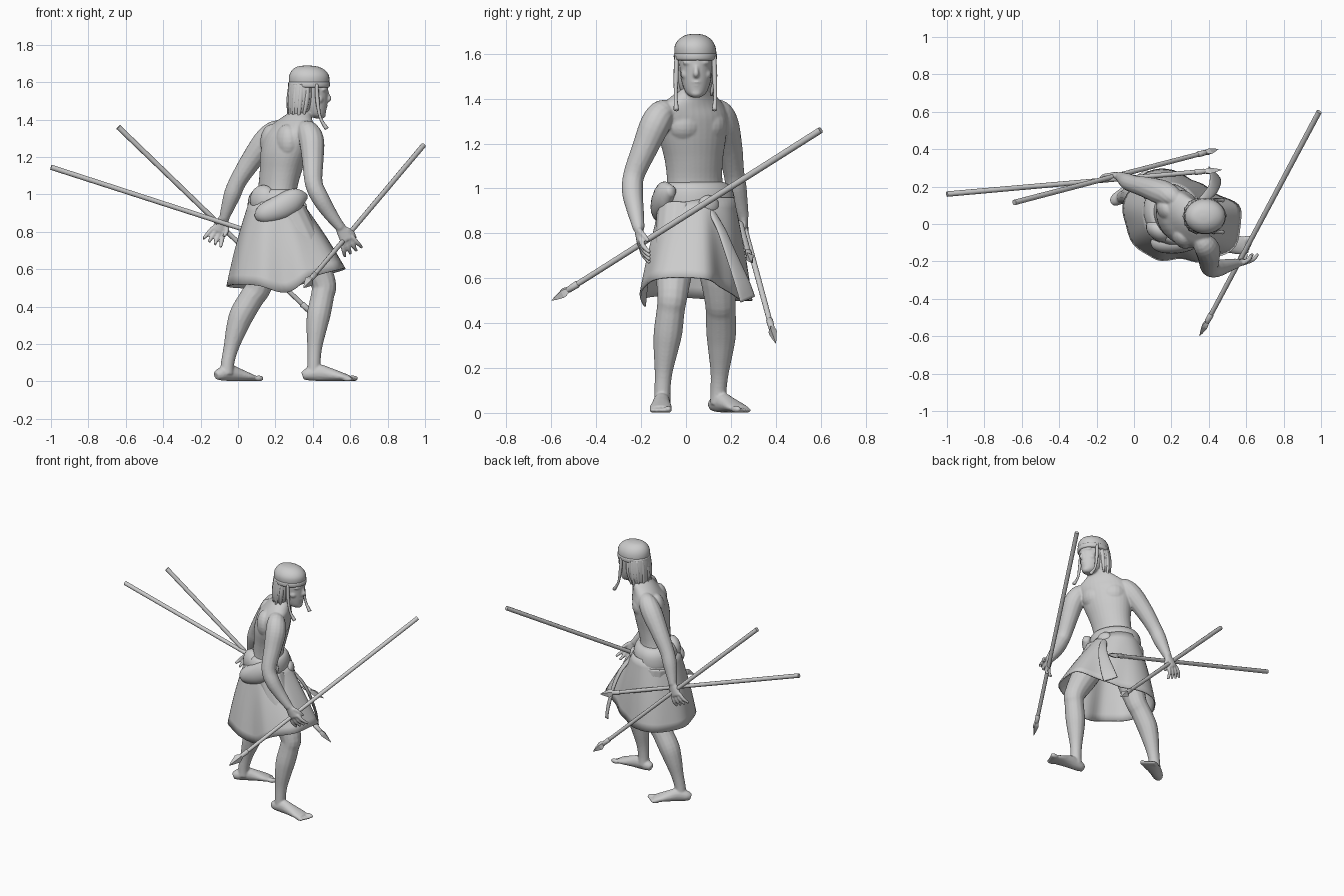
import bpy, bmesh, math
from mathutils import Vector, Matrix

V = Vector
TAU = math.tau


def resample(P, sub, closed=False):
    """Catmull-Rom through tuples of any length."""
    n, out = len(P), []
    get = (lambda i: P[i % n]) if closed else (lambda i: P[max(0, min(n - 1, i))])
    for i in range(n if closed else n - 1):
        p = [get(i + k) for k in (-1, 0, 1, 2)]
        for s in range(sub):
            t = s / sub
            out.append(tuple(0.5 * (2 * b + (c - a) * t + (2 * a - 5 * b + 4 * c - d) * t * t
                                    + (3 * b - a - 3 * c + d) * t ** 3) for a, b, c, d in zip(*p)))
    return out if closed else out + [tuple(P[-1])]


def link(name, bm, smooth=True):
    bmesh.ops.recalc_face_normals(bm, faces=bm.faces)
    for f in bm.faces:
        f.smooth = smooth
    me = bpy.data.meshes.new(name)
    bm.to_mesh(me)
    bm.free()
    ob = bpy.data.objects.new(name, me)
    bpy.context.collection.objects.link(ob)
    return ob


def skin(name, rings, smooth=True, cap=True):
    bm = bmesh.new()
    vs = [[bm.verts.new(p) for p in r] for r in rings]
    n = len(vs[0])
    for a, b in zip(vs, vs[1:]):
        for i in range(n):
            j = (i + 1) % n
            bm.faces.new((a[i], a[j], b[j], b[i]))
    if cap:
        bm.faces.new(vs[0])
        bm.faces.new(vs[-1])
    return link(name, bm, smooth)


def loft(name, secs, n=32, sub=4):
    """Stack of horizontal ellipses: x, y, z, half side, half depth, facing angle."""
    rings = []
    for x, y, z, a, b, deg in resample(secs, sub):
        m = Matrix.Rotation(math.radians(deg), 3, 'Z')
        rings.append([V((x, y, z)) + m @ V((b * math.cos(TAU * i / n), a * math.sin(TAU * i / n), 0))
                      for i in range(n)])
    return skin(name, rings)


def limb(name, pts, ref=(1, 0, 0), n=14, sub=4, smooth=True):
    """Elliptical tube along a path: x, y, z, half width, half thickness."""
    pts = resample([p if len(p) == 5 else (*p, p[3]) for p in pts], sub)
    c = [V(p[:3]) for p in pts]
    rings = []
    for i, p in enumerate(pts):
        t = (c[min(i + 1, len(c) - 1)] - c[max(i - 1, 0)]).normalized()
        u = V(ref).cross(t).normalized()
        v = t.cross(u)
        rings.append([c[i] + u * p[3] * math.cos(TAU * k / n) + v * p[4] * math.sin(TAU * k / n)
                      for k in range(n)])
    return skin(name, rings, smooth)


def blob(name, loc, size, deg=0, tilt=0):
    bm = bmesh.new()
    m = (Matrix.Translation(loc) @ Matrix.Rotation(math.radians(deg), 4, 'Z')
         @ Matrix.Rotation(math.radians(tilt), 4, 'Y') @ Matrix.Diagonal((*size, 1)))
    bmesh.ops.create_uvsphere(bm, u_segments=20, v_segments=12, radius=1, matrix=m)
    return link(name, bm)


body = []

# torso and neck, turned a little to the figure's left
body.append(loft("torso", [
    (.20, .05, .80, .155, .12, 20), (.20, .05, .92, .15, .11, 22), (.21, .04, 1.02, .13, .098, 26),
    (.228, .035, 1.12, .135, .105, 28), (.247, .03, 1.22, .157, .115, 30), (.268, .03, 1.31, .172, .11, 32),
    (.29, .03, 1.365, .162, .088, 34), (.31, .035, 1.405, .115, .073, 30), (.335, .04, 1.44, .067, .062, 15),
    (.355, .043, 1.48, .054, .057, 5), (.37, .045, 1.52, .05, .055, 0)]))
f, s = V((.87, .5, 0)), V((-.5, .87, 0))
for sg in (-1, 1):
    body.append(blob("pectoral", V((.26, .027, 1.285)) + f * .042 + s * sg * .062, (.071, .088, .082), 30 + sg * 12))
    body.append(blob("shoulder_blade", V((.26, .03, 1.28)) - f * .045 + s * sg * .08, (.057, .075, .095), 30))

# head and face
body.append(loft("head", [
    (.437, .045, 1.405, .018, .018, 0), (.415, .045, 1.425, .045, .052, 0), (.395, .045, 1.47, .063, .08, 0),
    (.385, .045, 1.52, .071, .095, 0), (.38, .045, 1.57, .075, .103, 0), (.38, .045, 1.62, .072, .098, 0),
    (.38, .045, 1.66, .045, .065, 0)]))
body.append(limb("nose", [(.473, .045, 1.555, .009), (.481, .045, 1.53, .0105), (.487, .045, 1.512, .013),
                          (.475, .045, 1.502, .013)], (0, 1, 0)))
body.append(blob("upper_lip", (.464, .045, 1.474), (.016, .026, .007)))
body.append(blob("lower_lip", (.460, .045, 1.459), (.016, .022, .008)))
body.append(blob("chin", (.448, .045, 1.425), (.022, .028, .02)))
for sg in (-1, 1):
    body.append(blob("brow", (.460, .045 + sg * .032, 1.56), (.017, .030, .011), sg * 20))
    body.append(blob("eye", (.453, .045 + sg * .031, 1.538), (.013, .015, .008), sg * 20))
    body.append(blob("cheek", (.428, .045 + sg * .04, 1.508), (.03, .028, .026), sg * 25))

# arms
body.append(limb("right_arm", [
    (.345, -.07, 1.355, .04), (.375, -.108, 1.335, .06), (.395, -.14, 1.28, .067), (.40, -.183, 1.18, .058),
    (.405, -.232, 1.06, .048), (.44, -.238, .98, .047), (.49, -.225, .90, .038), (.55, -.21, .82, .026)]))
body.append(limb("left_arm", [
    (.235, .125, 1.36, .04), (.195, .15, 1.335, .06), (.145, .17, 1.28, .067), (.07, .195, 1.18, .057),
    (.0, .213, 1.07, .047), (-.03, .225, 1.0, .046), (-.055, .24, .93, .036), (-.075, .255, .87, .026)]))


# hands loosely closed round the spears
def hand(side, w, d, nrm, th):
    w, d, nrm = V(w), V(d).normalized(), V(nrm)
    u = nrm.cross(d).normalized()
    body.append(limb(side + "_palm", [(*(w - d * .02), .025, .022), (*(w + d * .03), .034, .019),
                                      (*(w + d * .075), .039, .016)], nrm))
    for i in range(4):
        o = (i - 1.5) * .021
        k, e = w + d * .068 + u * o, (d + u * o * 8).normalized()
        body.append(limb(side + "_finger", [(*k, .0115), (*(k + e * .045 + nrm * .01), .0115),
                                            (*(k + e * .08 + nrm * .035), .009)], u, 10))
    k = w + d * .02 + u * th * .025
    body.append(limb(side + "_thumb", [(*k, .014), (*(k + d * .035 + u * th * .018 + nrm * .015), .012),
                                       (*(k + d * .065 + u * th * .016 + nrm * .035), .010)], u, 10))


hand("right", (.55, -.21, .82), (.46, .1, -.88), (0, 1, 0), -1)
hand("left", (-.075, .255, .87), (-.42, .1, -.85), (0, -1, 0), 1)

# legs
body.append(limb("right_leg", [
    (.27, -.03, .90, .10), (.37, -.05, .70, .092), (.455, -.06, .53, .069), (.452, -.068, .46, .063),
    (.432, -.08, .36, .064), (.42, -.09, .28, .055), (.41, -.10, .18, .040), (.406, -.105, .10, .036),
    (.405, -.105, .04, .038)]))
body.append(limb("left_leg", [
    (.15, .12, .90, .10), (.155, .14, .68, .092), (.112, .152, .51, .071), (.075, .155, .45, .067),
    (.022, .157, .36, .067), (-.008, .155, .28, .057), (-.037, .15, .18, .041), (-.055, .145, .10, .036),
    (-.06, .145, .04, .038)]))


# feet with toes
def foot(side, heel, toe, inner):
    h, d = V((*heel, 0)), V((*toe, 0)) - V((*heel, 0))
    u = V((0, 0, 1)).cross(d).normalized()
    prof = [(0, .02, .022, .03), (.1, .034, .034, .038), (.3, .038, .045, .046), (.5, .042, .036, .037),
            (.72, .05, .024, .025), (.86, .046, .016, .017)]
    body.append(limb(side + "_foot", [(*(h + d * t + V((0, 0, z))), a, b) for t, a, b, z in prof], (0, 0, 1)))
    for i in range(5):
        p = h + d * (.92 - .022 * i) + u * inner * (.036 - .018 * i)
        r = .016 if i == 0 else .012
        body.append(blob(side + "_toe", p + V((0, 0, r)), (.03, r, r), math.degrees(math.atan2(d.y, d.x))))


foot("right", (.345, -.105), (.635, -.115), 1)
foot("left", (-.118, .115), (.11, .265), -1)

# fuse the body into one smooth skin
bpy.ops.object.select_all(action='DESELECT')
for o in body:
    o.select_set(True)
bpy.context.view_layer.objects.active = body[0]
bpy.ops.object.join()
fig = body[0]
fig.name = "body"
m = fig.modifiers.new("fuse", 'REMESH')
m.mode, m.voxel_size, m.use_smooth_shade = 'VOXEL', .0055, True
m = fig.modifiers.new("soften", 'SMOOTH')
m.factor, m.iterations = .5, 5

# cap, its band, hair and braids
loft("cap", [(.38, .042, 1.575, .085, .1, 0), (.38, .042, 1.60, .093, .108, 0), (.38, .04, 1.635, .09, .106, 0),
             (.377, .04, 1.664, .072, .088, 0), (.372, .04, 1.683, .042, .055, 0), (.37, .04, 1.689, .008, .01, 0)])
loft("cap_band", [(.38, .042, 1.57, .085, .1, 0), (.38, .042, 1.576, .095, .110, 0),
                  (.38, .042, 1.597, .096, .111, 0), (.38, .042, 1.604, .088, .102, 0)])
loft("hair", [(.348, .042, 1.60, .086, .077, 0), (.342, .042, 1.54, .093, .077, 0),
              (.334, .042, 1.47, .09, .069, 0), (.322, .042, 1.415, .068, .052, 0)])
for i in range(9):
    a = math.radians(70 + 27.5 * i)
    x, y = math.cos(a), math.sin(a)
    limb("hair_strand", [(.35 + .067 * x, .042 + .078 * y, 1.59, .013), (.342 + .068 * x, .042 + .083 * y, 1.5, .015),
                         (.33 + .06 * x, .042 + .076 * y, 1.415 - .02 * (i % 2), .005)], n=8)
for sg in (-1, 1):
    limb("braid", [(.42, .042 + sg * .083, 1.59, .01), (.425, .042 + sg * .086, 1.5, .011),
                   (.44, .042 + sg * .088, 1.41, .008), (.475, .042 + sg * .085, 1.35, .012)], n=8)

# skirt from an elliptical waist to an uneven hem
hem = resample([(.57, .08, .60), (.45, .16, .56), (.31, .24, .51), (.14, .30, .50), (-.01, .21, .50),
                (-.06, .06, .51), (.0, -.11, .52), (.12, -.19, .51), (.26, -.19, .475), (.38, -.2, .55),
                (.54, -.12, .60)], 5, True)
rings = []
for k in range(10):
    t, ring = k / 9, []
    for i, h in enumerate(hem):
        p = math.atan2(h[1] - .05, h[0] - .24)
        w = V((.2 + .142 * math.cos(p), .05 + .165 * math.sin(p), .96))
        q = w.lerp(V(h), t)
        out = .008 * math.sin(math.pi * t) + .004 * t * math.sin(p * 9)
        ring.append(q + V((math.cos(p), math.sin(p), 0)) * out)
    rings.append(ring)
skirt = skin("skirt", rings, cap=False)
m = skirt.modifiers.new("cloth", 'SOLIDIFY')
m.thickness = .008

# sash, its rolled bundles and the hanging end
loft("sash", [(.2, .05, .88, .15, .125, 25), (.2, .05, .91, .172, .144, 25), (.203, .048, .98, .17, .140, 27),
              (.207, .045, 1.02, .148, .118, 28), (.207, .045, 1.03, .11, .09, 28)])
limb("sash_roll", [(.105, -.085, .875, .025), (.14, -.10, .895, .05, .055), (.23, -.105, .93, .052, .068),
                   (.31, -.092, .975, .042, .06), (.36, -.06, .99, .02)], (0, 0, 1), 20)
blob("sash_bundle", (.135, -.035, .97), (.078, .055, .08), -35)
blob("sash_knot", (.335, .10, .925), (.03, .05, .045), 25)
limb("sash_end", [(.345, .11, .90, .018, .012), (.395, .155, .82, .026, .01), (.425, .195, .72, .032, .01),
                  (.435, .25, .58, .045, .008), (.43, .275, .505, .048, .006)], (.7, .7, 0))


# spears: straight shaft, binding and leaf point
def spear(name, tip, butt):
    tip, butt = V(tip), V(butt)
    d = (butt - tip).normalized()
    at = lambda t: tuple(tip + d * t)
    shaft = limb(name + "_shaft", [(*at(.085), .009), (*at(.17), .0125), (*butt, .0145)], (0, 0, 1), 10, 1)
    sock = limb(name + "_socket", [(*at(.085), .009), (*at(.1), .014), (*at(.15), .016), (*at(.155), .012)],
                (0, 0, 1), 10, 1)
    limb(name + "_point", [(*at(0), .001), (*at(.03), .014, .010), (*at(.07), .028, .019), (*at(.082), .025, .018),
                           (*at(.11), .010)], (d.y, -d.x, .6), 4, 1, False)
    for o in (shaft, sock):
        bpy.ops.object.select_all(action='DESELECT')
        o.select_set(True)
        bpy.context.view_layer.objects.active = o
        bpy.ops.object.shade_smooth_by_angle(angle=math.radians(40))


spear("right_spear", (.35, -.60, .50), (.99, .60, 1.26))
spear("left_spear_long", (.47, .29, .67), (-1.0, .16, 1.145))
spear("left_spear_low", (.45, .40, .31), (-.64, .115, 1.36))
